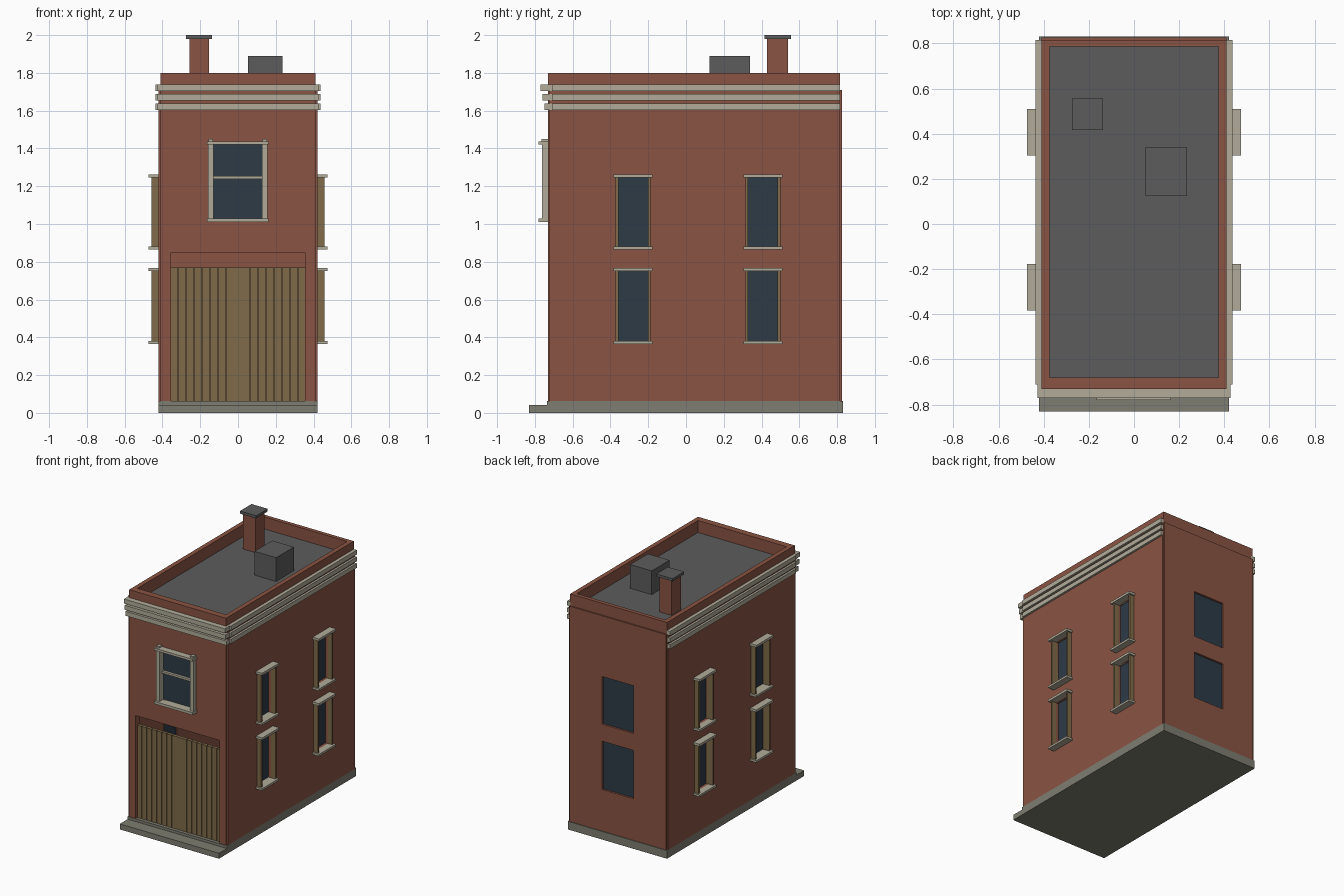
import bpy
import bmesh

if "Cube" in bpy.data.objects:
    bpy.data.objects.remove(bpy.data.objects["Cube"], do_unlink=True)


def material(name, r, g, b):
    m = bpy.data.materials.new(name)
    m.use_nodes = True
    m.diffuse_color = (r, g, b, 1)
    m.node_tree.nodes["Principled BSDF"].inputs["Base Color"].default_value = (r, g, b, 1)
    return m


BRICK = material("red brick", 0.255, 0.088, 0.055)
TRIM = material("pale stone trim", 0.44, 0.41, 0.32)
WOOD = material("brown wood", 0.215, 0.147, 0.067)
GLASS = material("dark blue glass", 0.026, 0.043, 0.062)
ROOF = material("dark grey roofing", 0.108, 0.108, 0.108)
STONE = material("grey base stone", 0.21, 0.205, 0.165)


def boxes(name, mat, spans):
    """One object made of boxes, each given as (x range, y range, z range)."""
    bm = bmesh.new()
    for span in spans:
        verts = bmesh.ops.create_cube(bm, size=1)["verts"]
        for v in verts:
            v.co = [(a + b) / 2 + c * (b - a) for c, (a, b) in zip(v.co, span)]
    mesh = bpy.data.meshes.new(name)
    bm.to_mesh(mesh)
    bm.free()
    mesh.materials.append(mat)
    obj = bpy.data.objects.new(name, mesh)
    bpy.context.collection.objects.link(obj)
    return obj


def cut(obj, spans):
    """Cut box-shaped openings through a wall."""
    cutter = boxes("opening_cutter", BRICK, spans)
    cutter.hide_render = True
    mod = obj.modifiers.new("openings", "BOOLEAN")
    mod.operation = "DIFFERENCE"
    mod.solver = "EXACT"
    mod.object = cutter
    bpy.context.view_layer.objects.active = obj
    bpy.ops.object.modifier_apply(modifier=mod.name)
    bpy.data.objects.remove(cutter, do_unlink=True)


def side_span(s, a, b):
    return tuple(sorted((s * a, s * b)))


FLOORS = [(0.38, 0.75), (0.88, 1.245)]   # window heights on each storey
SIDE_Y = [-0.28, 0.407]                  # side window centres
HALF = 0.078                             # half width of side glass
WIDE = (-0.41, 0.41)

# Base slab and front step
boxes("base_slab", STONE, [((-0.42, 0.42), (-0.83, 0.83), (0, 0.042)),
                           ((-0.42, 0.42), (-0.735, 0.83), (0.042, 0.062))])

# Front wall with garage and window openings
front = boxes("front_wall", BRICK, [(WIDE, (-0.73, -0.68), (0.06, 1.8))])
cut(front, [((-0.355, 0.355), (-0.8, -0.6), (0, 0.85)),
            ((-0.13, 0.127), (-0.8, -0.6), (1.03, 1.42))])

# Back wall and its windows
back = boxes("back_wall", BRICK, [(WIDE, (0.785, 0.825), (0.06, 1.71))])
cut(back, [((-0.133, 0.133), (0.7, 0.9), z) for z in FLOORS])
boxes("back_window_glass", GLASS, [((-0.133, 0.133), (0.795, 0.81), z) for z in FLOORS])
boxes("back_parapet", BRICK, [(WIDE, (0.785, 0.815), (1.71, 1.8))])

# Side walls, parapets, windows and cornices
for side, s in (("left", 1), ("right", -1)):
    wall = boxes(side + "_wall", BRICK,
                 [(side_span(s, 0.375, 0.42), (-0.722, 0.815), (0.06, 1.71))])
    cut(wall, [(side_span(s, 0.3, 0.5), (y - HALF, y + HALF), z)
               for y in SIDE_Y for z in FLOORS])
    boxes(side + "_parapet", BRICK,
          [(side_span(s, 0.375, 0.41), (-0.68, 0.785), (1.71, 1.8))])
    jambs, ledges, panes = [], [], []
    for y in SIDE_Y:
        for lo, hi in FLOORS:
            panes.append((side_span(s, 0.385, 0.4), (y - HALF, y + HALF), (lo, hi)))
            for e in (-1, 1):
                a, b = sorted((y + e * HALF, y + e * (HALF + 0.014)))
                jambs.append((side_span(s, 0.4, 0.457), (a, b), (lo, hi)))
            for z in ((lo - 0.016, lo), (hi, hi + 0.018)):
                ledges.append((side_span(s, 0.4, 0.473), (y - 0.103, y + 0.103), z))
    boxes(side + "_window_glass", GLASS, panes)
    boxes(side + "_window_jambs", WOOD, jambs)
    boxes(side + "_window_sills_and_lintels", TRIM, ledges)
    boxes(side + "_cornice", TRIM,
          [(side_span(s, 0.4, 0.436), (-0.71, 0.815), (z, z + 0.034))
           for z in (1.603, 1.653, 1.705)])

# Front cornice, each band stepping further out
boxes("front_cornice", TRIM,
      [((-0.427, 0.427), (-0.75 - 0.01 * i, -0.71), (z, z + 0.034))
       for i, z in enumerate((1.603, 1.653, 1.705))])

# Front sash window
boxes("front_window_glass", GLASS, [((-0.13, 0.127), (-0.715, -0.7), (1.03, 1.42))])
boxes("front_window_frame", TRIM, [
    ((-0.16, -0.13), (-0.762, -0.7), (1.03, 1.42)),
    ((0.127, 0.155), (-0.762, -0.7), (1.03, 1.42)),
    ((-0.13, 0.127), (-0.735, -0.7), (1.237, 1.253)),
    ((-0.165, 0.162), (-0.78, -0.7), (1.01, 1.03)),
    ((-0.165, 0.162), (-0.78, -0.7), (1.42, 1.438)),
    ((-0.157, -0.133), (-0.765, -0.72), (1.438, 1.45)),
    ((0.13, 0.154), (-0.765, -0.72), (1.438, 1.45))])

# Garage door: planks over a backing board, open gap above
grooves = [0.063 + 0.0425 * k for k in range(7)]
edges = [-0.358] + [-g for g in reversed(grooves)] + grooves + [0.358]
boxes("garage_door_planks", WOOD,
      [((a + 0.003, b - 0.003), (-0.71, -0.698), (0.06, 0.77))
       for a, b in zip(edges, edges[1:])])
boxes("garage_door_backing", WOOD, [((-0.355, 0.355), (-0.7, -0.685), (0.06, 0.77))])

# Flat roof, roof box and chimney
boxes("flat_roof", ROOF, [((-0.376, 0.376), (-0.681, 0.786), (1.69, 1.708))])
boxes("roof_box", ROOF, [((0.052, 0.235), (0.125, 0.34), (1.7, 1.89))])
boxes("chimney", BRICK, [((-0.257, -0.153), (0.43, 0.54), (1.7, 1.98))])
boxes("chimney_cap", ROOF, [((-0.275, -0.138), (0.416, 0.556), (1.98, 2.0))])
